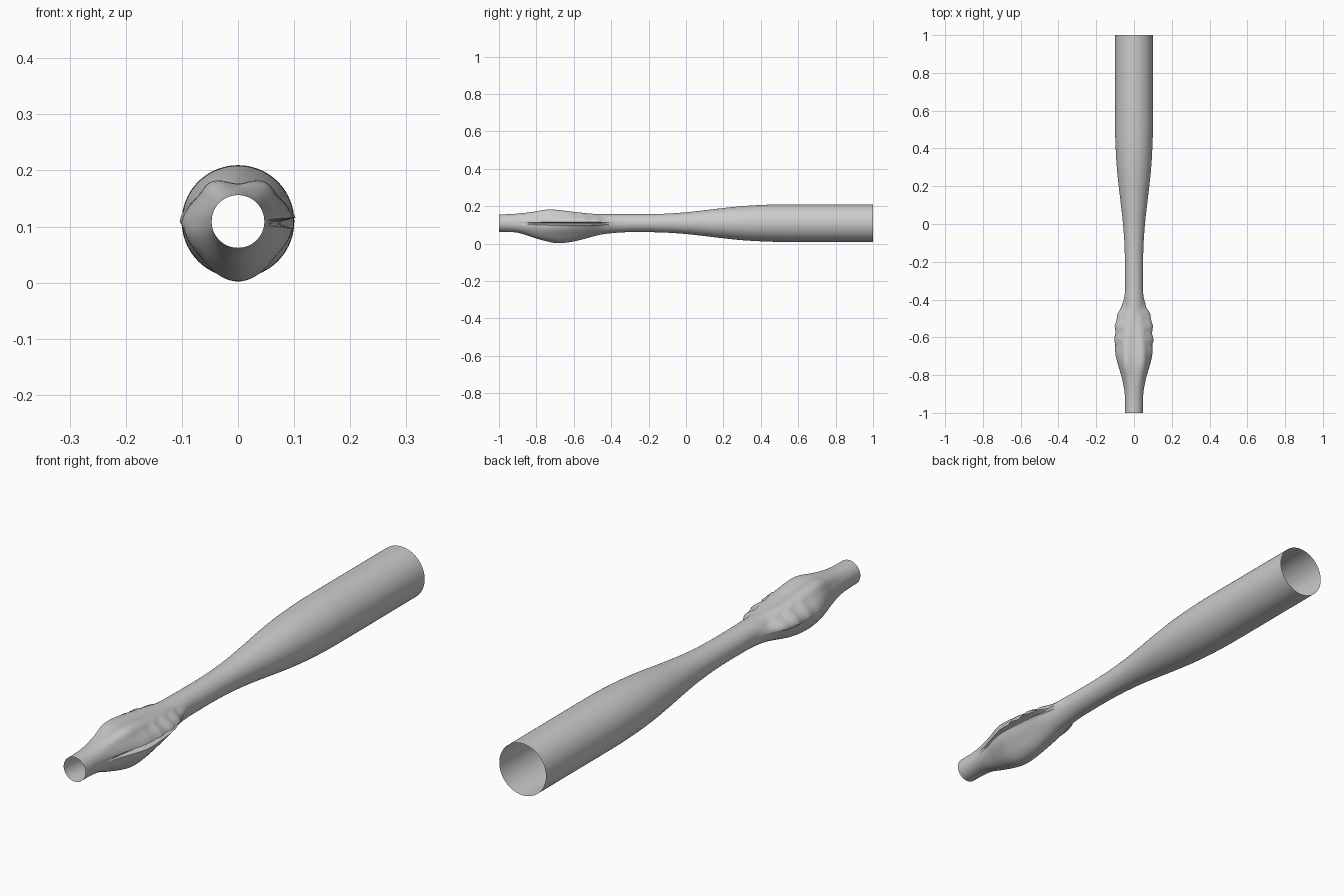
import bpy, bmesh, math

if "Cube" in bpy.data.objects:
    bpy.data.objects.remove(bpy.data.objects["Cube"])

AXIS_Z = 0.109
SEGMENTS = 96

# Plain tube radius along y
BASE = [(-1, .047), (-.3, .048), (-.2, .048), (-.1, .051), (0, .058), (.1, .069),
        (.2, .081), (.3, .091), (.4, .097), (.5, .1), (1, .1)]

# Swollen section: radius at each y, for a few angles measured from the side (bottom -90, top 90)
BULGE_Y = [-1, -.9, -.82, -.75, -.69, -.6, -.5, -.45, -.38, -.3]
BULGE = {
    -90: [.051, .076, .096, .107, .098, .072, .060, .052],
    -45: [.051, .067, .085, .092, .085, .068, .058, .050],
    -12: [.050, .064, .085, .097, .092, .078, .062, .050],
    0:   [.049, .063, .082, .098, .101, .094, .072, .050],
    30:  [.050, .062, .079, .085, .081, .068, .056, .050],
    55:  [.051, .066, .084, .084, .072, .058, .050, .049],
    90:  [.051, .060, .067, .065, .056, .050, .049, .048],
}


def interp(points, t):
    """Smooth monotone-ish interpolation through (position, value) points."""
    if t <= points[0][0]:
        return points[0][1]
    for i in range(len(points) - 1):
        (x0, v0), (x1, v1) = points[i], points[i + 1]
        if t <= x1:
            def slope(k):
                if k == 0 or k == len(points) - 1:
                    return 0
                a, b = points[k - 1], points[k + 1]
                return (b[1] - a[1]) / (b[0] - a[0])
            h = x1 - x0
            u = (t - x0) / h
            return (v0 * (2*u**3 - 3*u*u + 1) + slope(i) * h * (u**3 - 2*u*u + u)
                    + v1 * (3*u*u - 2*u**3) + slope(i + 1) * h * (u**3 - u*u))
    return points[-1][1]


def radius(y, angle):
    if y > -.3:
        return interp(BASE, y)
    side = math.degrees(math.asin(max(-1, min(1, math.sin(angle)))))
    keys = [(a, interp(list(zip(BULGE_Y, [.047] + row + [.048])), y))
            for a, row in BULGE.items()]
    r = interp(keys, side)
    # Narrow pleat down the right side of the swelling
    if math.cos(angle) > 0 and abs(side + 2) < 2.5:
        r -= max(0, r - .05) * .5
    # Slight ragged ripple on the upper flanks
    if 0 < side < 40 and -.65 < y < -.42:
        r += .004 * math.sin(y * 90)
    return r


# Open-ended tube body
bm = bmesh.new()
ys = [-1 + i * .02 for i in range(76)] + [.6, .8, 1]
rings = []
for y in ys:
    ring = []
    for j in range(SEGMENTS):
        a = 2 * math.pi * j / SEGMENTS
        r = radius(y, a)
        ring.append(bm.verts.new((r * math.cos(a), y, AXIS_Z + r * math.sin(a))))
    rings.append(ring)
for lower, upper in zip(rings, rings[1:]):
    for j in range(SEGMENTS):
        k = (j + 1) % SEGMENTS
        bm.faces.new((lower[j], upper[j], upper[k], lower[k]))
bmesh.ops.recalc_face_normals(bm, faces=bm.faces)
mesh = bpy.data.meshes.new("tube_body")
bm.to_mesh(mesh)
bm.free()
body = bpy.data.objects.new("tube_body", mesh)
bpy.context.collection.objects.link(body)
bpy.context.view_layer.objects.active = body
body.select_set(True)
bpy.ops.object.shade_smooth_by_angle(angle=math.radians(40))
